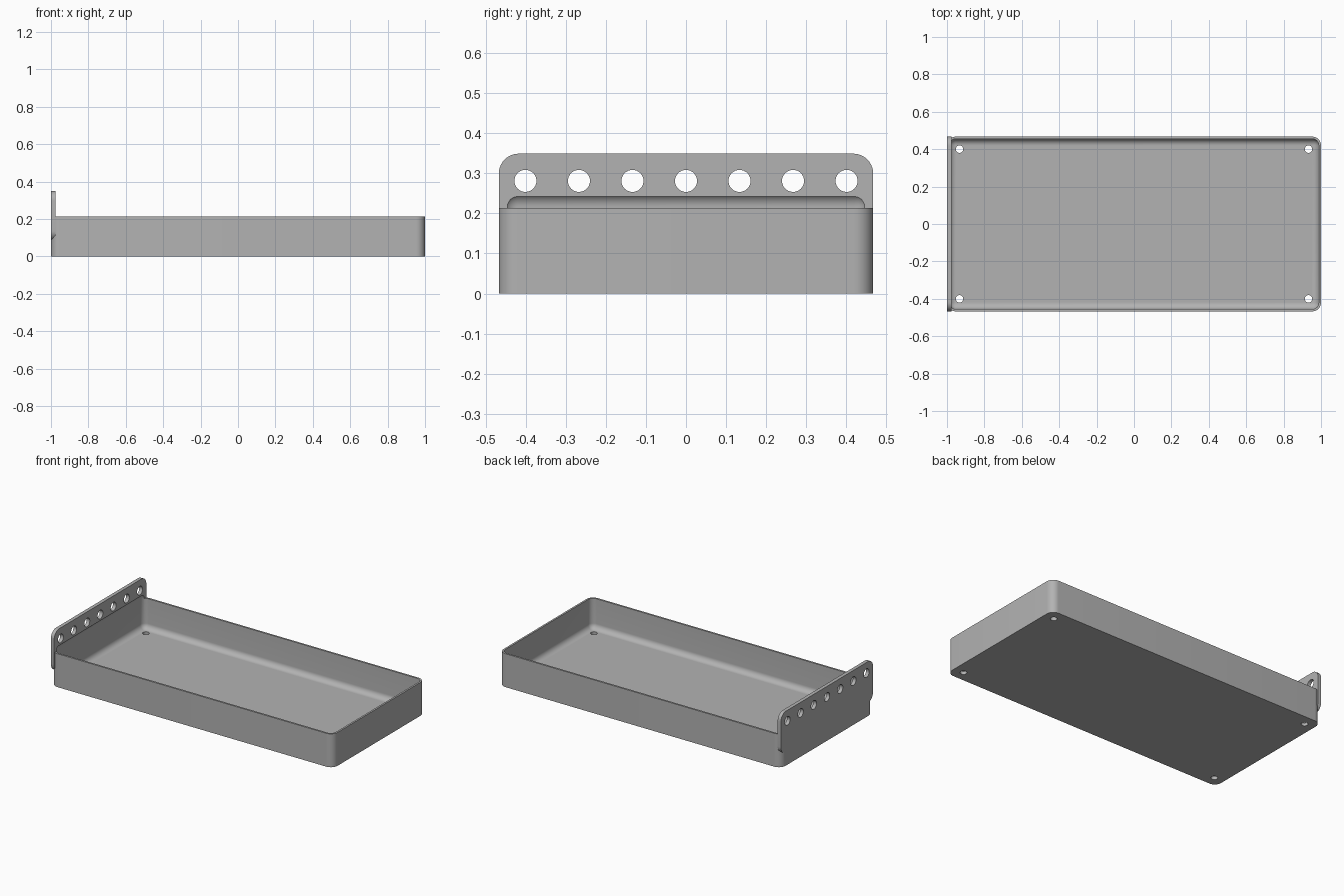
import bpy, bmesh, math
from mathutils import Matrix, Vector

if "Cube" in bpy.data.objects:
    bpy.data.objects.remove(bpy.data.objects["Cube"])

HALF_X, HALF_Y = 1.0, 0.467
WALL, FLOOR, RIM = 0.012, 0.02, 0.214
PLATE, PLATE_LOW, PLATE_TOP = 0.023, 0.086, 0.349
FILLET = 0.035

grey = bpy.data.materials.new("light_grey")
grey.use_nodes = True
colour = (0.45, 0.45, 0.45, 1)
grey.diffuse_color = colour
grey.node_tree.nodes["Principled BSDF"].inputs["Base Color"].default_value = colour


def finish(name, bm):
    bmesh.ops.recalc_face_normals(bm, faces=bm.faces)
    mesh = bpy.data.meshes.new(name)
    bm.to_mesh(mesh)
    bm.free()
    obj = bpy.data.objects.new(name, mesh)
    bpy.context.collection.objects.link(obj)
    mesh.materials.append(grey)
    return obj


def rounded_slab(name, half_u, half_v, radius, depth, place, steps=10):
    """Rounded rectangle in the XY plane, extruded up and then placed."""
    bm = bmesh.new()
    verts = []
    for quarter, (su, sv) in enumerate([(1, 1), (-1, 1), (-1, -1), (1, -1)]):
        for i in range(steps + 1):
            a = math.pi / 2 * (quarter + i / steps)
            verts.append(bm.verts.new((su * (half_u - radius) + radius * math.cos(a),
                                       sv * (half_v - radius) + radius * math.sin(a), 0)))
    face = bm.faces.new(verts)
    grown = bmesh.ops.extrude_face_region(bm, geom=[face])["geom"]
    bmesh.ops.translate(bm, vec=(0, 0, depth),
                        verts=[g for g in grown if isinstance(g, bmesh.types.BMVert)])
    bmesh.ops.transform(bm, matrix=place, verts=bm.verts)
    return finish(name, bm)


def drills(name, radius, places):
    bm = bmesh.new()
    for place in places:
        bmesh.ops.create_cone(bm, cap_ends=True, segments=32, radius1=radius,
                              radius2=radius, depth=0.12, matrix=place)
    return finish(name, bm)


def combine(target, tool, operation):
    mod = target.modifiers.new(operation.lower(), "BOOLEAN")
    mod.operation, mod.object, mod.solver = operation, tool, "EXACT"
    bpy.context.view_layer.objects.active = target
    bpy.ops.object.modifier_apply(modifier=mod.name)
    bpy.data.objects.remove(tool)


# Tray body
tray = rounded_slab("tray", HALF_X, HALF_Y, FILLET + WALL, RIM, Matrix())

# Upright end plate: local x -> y, local y -> z, extruded along x
turn = Matrix(((0, 0, 1), (1, 0, 0), (0, 1, 0))).to_4x4()
middle = (PLATE_LOW + PLATE_TOP) / 2
plate = rounded_slab("end_plate", HALF_Y, (PLATE_TOP - PLATE_LOW) / 2, 0.05, PLATE,
                     Matrix.Translation((-HALF_X, 0, middle)) @ turn)
combine(tray, plate, "UNION")

# Filleted cavity, which also bites slightly into the plate above the rim
low, high = FLOOR, 0.2515
bm = bmesh.new()
size = Vector((2 * (HALF_X - WALL), 2 * (HALF_Y - WALL), high - low))
bmesh.ops.create_cube(bm, size=1, matrix=Matrix.Translation((0, 0, (low + high) / 2))
                      @ Matrix.Diagonal(size).to_4x4())
bmesh.ops.bevel(bm, geom=bm.edges[:], offset=FILLET, segments=10, profile=0.5,
                affect="EDGES")
combine(tray, finish("cavity_cutter", bm), "DIFFERENCE")

# Row of holes through the plate
row = [Matrix.Translation((-HALF_X, i * 0.1335, 0.281)) @ Matrix.Rotation(math.pi / 2, 4, "Y")
       for i in range(-3, 4)]
combine(tray, drills("plate_hole_cutter", 0.0275, row), "DIFFERENCE")

# Corner holes through the floor
corners = [Matrix.Translation((sx * 0.933, sy * 0.4, 0)) for sx in (-1, 1) for sy in (-1, 1)]
combine(tray, drills("floor_hole_cutter", 0.02, corners), "DIFFERENCE")

# Smooth fillets, sharp edges kept
bpy.ops.object.select_all(action="DESELECT")
tray.select_set(True)
bpy.context.view_layer.objects.active = tray
bpy.ops.object.shade_smooth_by_angle(angle=math.radians(30))
